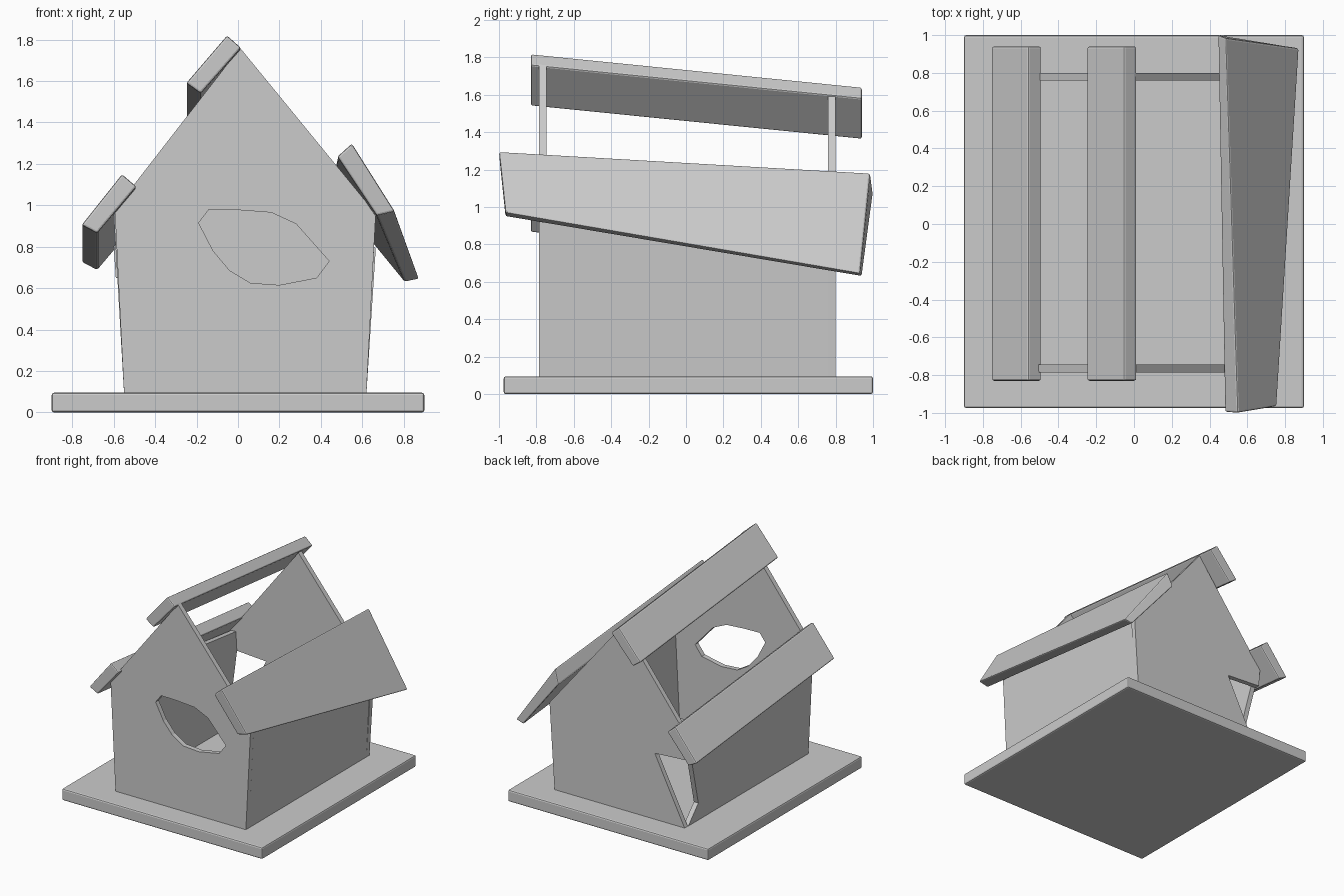
import bpy, bmesh

if "Cube" in bpy.data.objects:
    bpy.data.objects.remove(bpy.data.objects["Cube"])


def loft(name, ring_a, ring_b, bevel=0.0):
    """Solid between two matching rings of 3D points."""
    bm = bmesh.new()
    a = [bm.verts.new(p) for p in ring_a]
    b = [bm.verts.new(p) for p in ring_b]
    bm.faces.new(a)
    bm.faces.new(b[::-1])
    n = len(a)
    for i in range(n):
        j = (i + 1) % n
        bm.faces.new((a[j], a[i], b[i], b[j]))
    bmesh.ops.recalc_face_normals(bm, faces=bm.faces)
    me = bpy.data.meshes.new(name)
    bm.to_mesh(me)
    bm.free()
    ob = bpy.data.objects.new(name, me)
    bpy.context.collection.objects.link(ob)
    if bevel:
        m = ob.modifiers.new("soft_edges", 'BEVEL')
        m.width = bevel
        m.segments = 2
    return ob


def slab_y(name, profile, y0, y1, drop=0.0, bevel=0.0):
    """Extrude an (x, z) profile along y, optionally sinking toward the back."""
    return loft(name, [(x, y0, z) for x, z in profile],
                [(x, y1, z - drop) for x, z in profile], bevel)


def side_wall(name, profile, lean, thick):
    """Extrude a (y, z) profile along x, leaning outward with height."""
    return loft(name, [(lean(z), y, z) for y, z in profile],
                [(lean(z) + thick, y, z) for y, z in profile])


# Base board
slab_y("base", [(-0.9, 0), (0.9, 0), (0.9, 0.095), (-0.9, 0.095)],
       -0.975, 1.0, bevel=0.012)

# Front wall with crooked entrance hole
front = slab_y("front_wall", [(-0.55, 0.09), (0.62, 0.09), (0.665, 0.96),
                              (0.01, 1.76), (-0.595, 0.98)], -0.785, -0.745)
hole = [(-0.19, 0.915), (-0.14, 0.98), (0.0, 0.977), (0.16, 0.965), (0.28, 0.91),
        (0.44, 0.73), (0.38, 0.65), (0.2, 0.615), (0.06, 0.625),
        (-0.04, 0.685), (-0.12, 0.78)]
cutter = slab_y("hole_cutter", hole, -0.9, -0.6)
cutter.hide_render = True
mod = front.modifiers.new("hole", 'BOOLEAN')
mod.operation = 'DIFFERENCE'
mod.solver = 'EXACT'
mod.object = cutter
bpy.context.view_layer.objects.active = front
bpy.ops.object.modifier_apply(modifier="hole")
bpy.data.objects.remove(cutter)

# Back wall with a broken corner
slab_y("back_wall", [(-0.55, 0.09), (0.62, 0.09), (0.665, 0.79), (0.01, 1.59),
                     (-0.6, 0.80), (-0.59, 0.65), (-0.28, 0.63)], 0.76, 0.80)

# Side walls
side_wall("right_wall", [(-0.745, 0.09), (0.76, 0.09), (0.76, 0.79), (-0.745, 0.955)],
          lambda z: 0.62 + 0.052 * (z - 0.09), -0.04)
side_wall("left_wall", [(-0.745, 0.09), (0.76, 0.09), (0.64, 0.24), (0.76, 0.64),
                        (0.76, 0.80), (-0.745, 0.97)],
          lambda z: -0.55 - 0.058 * (z - 0.09), 0.04)

# Left roof planks, sinking toward the back
for name, prof in (
        ("upper_roof_plank", [(-0.25, 1.59), (-0.053, 1.82), (0.015, 1.76), (-0.18, 1.54)]),
        ("lower_roof_plank", [(-0.755, 0.905), (-0.56, 1.15), (-0.49, 1.09), (-0.68, 0.865)])):
    slab_y(name, prof, -0.83, 0.94, 0.178, 0.01)

# Right roof board, wide and skewed
loft("right_roof_board",
     [(0.48, -0.995, 1.235), (0.55, -1.0, 1.298), (0.757, -0.965, 0.97), (0.67, -0.965, 0.95)],
     [(0.445, 1.0, 1.07), (0.485, 0.985, 1.183), (0.875, 0.93, 0.645), (0.805, 0.94, 0.63)],
     0.01)
